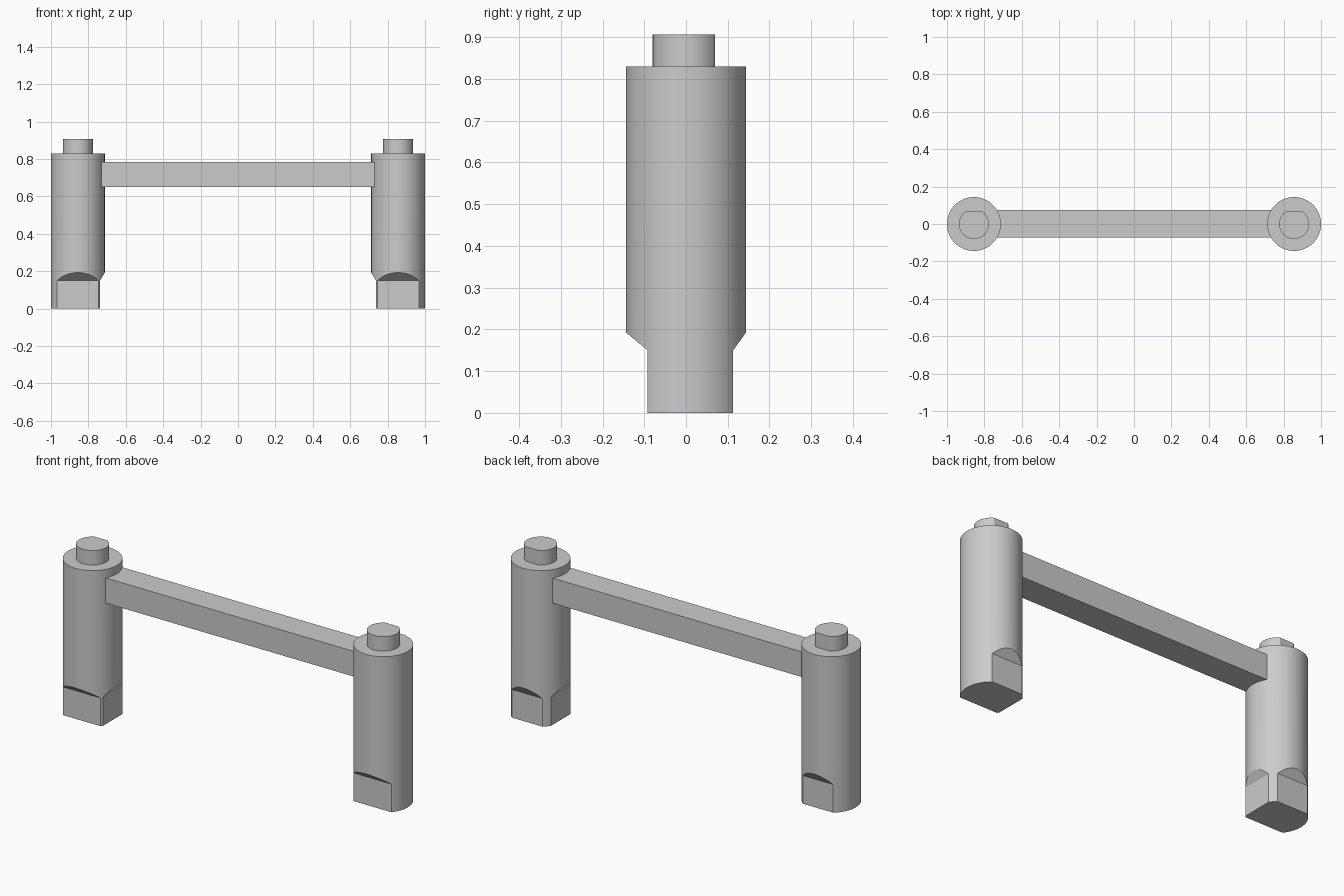
import bpy
import bmesh
import math
from mathutils import Matrix, Vector

cube = bpy.data.objects.get("Cube")
if cube:
    bpy.data.objects.remove(cube, do_unlink=True)

LEG_X, LEG_R, LEG_TOP = 0.856, 0.144, 0.83
PEG_R, PEG_TOP = 0.08, 0.907
FLAT_TOP, SLOPE_TOP = 0.15, 0.193

grey = bpy.data.materials.new("plain grey")
grey.use_nodes = True
grey.diffuse_color = (0.6, 0.6, 0.6, 1)
grey.node_tree.nodes["Principled BSDF"].inputs["Base Color"].default_value = grey.diffuse_color


def add_object(name, bm):
    bmesh.ops.recalc_face_normals(bm, faces=bm.faces)
    mesh = bpy.data.meshes.new(name)
    bm.to_mesh(mesh)
    bm.free()
    mesh.materials.append(grey)
    obj = bpy.data.objects.new(name, mesh)
    bpy.context.collection.objects.link(obj)
    return obj


def cylinder(name, x, radius, bottom, top, flat_y=None):
    bm = bmesh.new()
    centre = Matrix.Translation((x, 0, (bottom + top) / 2))
    bmesh.ops.create_cone(bm, cap_ends=True, segments=64, radius1=radius,
                          radius2=radius, depth=top - bottom, matrix=centre)
    if flat_y is not None:
        cut = bmesh.ops.bisect_plane(bm, geom=bm.verts[:] + bm.edges[:] + bm.faces[:],
                                     plane_co=(0, flat_y, 0), plane_no=(0, 1, 0),
                                     clear_outer=True)
        edges = [e for e in cut["geom_cut"] if isinstance(e, bmesh.types.BMEdge)]
        bmesh.ops.holes_fill(bm, edges=edges)
    return add_object(name, bm)


def flat_cutter(x, inset, angle):
    """Prism that trims a flat with a sloping shoulder, facing the given angle."""
    slope = (SLOPE_TOP - FLAT_TOP) / (LEG_R - inset)
    reach = LEG_R + 0.05
    profile = [(inset, -0.1), (reach, -0.1),
               (reach, FLAT_TOP + slope * (reach - inset)), (inset, FLAT_TOP)]
    bm = bmesh.new()
    face = bm.faces.new([bm.verts.new((d, -0.3, z)) for d, z in profile])
    side = bmesh.ops.extrude_face_region(bm, geom=[face])["geom"]
    bmesh.ops.translate(bm, vec=Vector((0, 0.6, 0)),
                        verts=[v for v in side if isinstance(v, bmesh.types.BMVert)])
    bmesh.ops.transform(bm, verts=bm.verts, matrix=Matrix.Translation((x, 0, 0))
                        @ Matrix.Rotation(angle, 4, "Z"))
    cutter = add_object("cutter", bm)
    cutter.hide_render = True
    return cutter


def carve(obj, cutter):
    mod = obj.modifiers.new("flat", "BOOLEAN")
    mod.operation, mod.solver, mod.object = "DIFFERENCE", "EXACT", cutter
    bpy.context.view_layer.objects.active = obj
    bpy.ops.object.modifier_apply(modifier=mod.name)
    bpy.data.objects.remove(cutter, do_unlink=True)


# Legs with front, back and inner flats, each topped by a flattened peg
rounded = []
for side, sign in (("left", 1), ("right", -1)):
    x = sign * LEG_X
    leg = cylinder(side + "_leg", x, LEG_R, 0, LEG_TOP)
    inner = math.pi if sign > 0 else 0
    for inset, angle in ((0.092, -math.pi / 2), (0.113, math.pi / 2), (0.118, inner)):
        carve(leg, flat_cutter(x, inset, angle))
    peg = cylinder(side + "_peg", x, PEG_R, LEG_TOP, PEG_TOP, flat_y=0.07)
    rounded += [leg, peg]

# Crossbar between the legs
bm = bmesh.new()
bmesh.ops.create_cube(bm, size=1, matrix=Matrix.Translation((0, 0.002, 0.718))
                      @ Matrix.Diagonal((1.47, 0.146, 0.134, 1)))
add_object("crossbar", bm)

# Smooth the round walls, keep the edges sharp
bpy.ops.object.select_all(action="DESELECT")
for obj in rounded:
    obj.select_set(True)
bpy.context.view_layer.objects.active = rounded[0]
bpy.ops.object.shade_smooth_by_angle(angle=math.radians(20))
